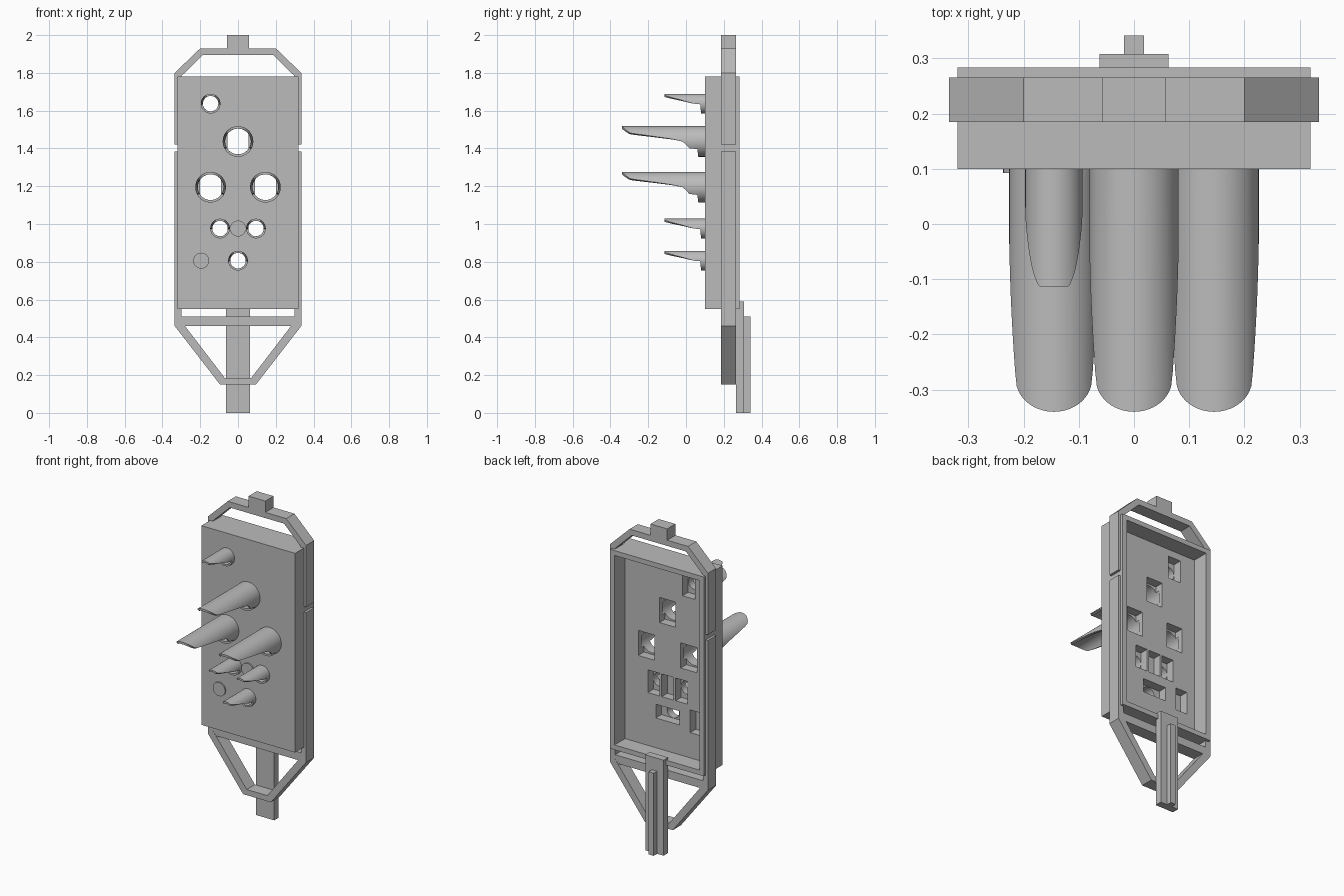
import bpy, bmesh, math

if "Cube" in bpy.data.objects:
    bpy.data.objects.remove(bpy.data.objects["Cube"], do_unlink=True)

grey = bpy.data.materials.new("light_grey")
grey.use_nodes = True
grey.diffuse_color = (0.5, 0.5, 0.5, 1)
grey.node_tree.nodes["Principled BSDF"].inputs["Base Color"].default_value = grey.diffuse_color


def finish(name, bm):
    bmesh.ops.recalc_face_normals(bm, faces=bm.faces)
    mesh = bpy.data.meshes.new(name)
    bm.to_mesh(mesh)
    bm.free()
    mesh.materials.append(grey)
    obj = bpy.data.objects.new(name, mesh)
    bpy.context.collection.objects.link(obj)
    return obj


def prism(name, outline, y0, y1):
    """Extrude an x-z outline from y0 to y1."""
    bm = bmesh.new()
    face = bm.faces.new([bm.verts.new((x, y0, z)) for x, z in outline])
    moved = bmesh.ops.extrude_face_region(bm, geom=[face])["geom"]
    verts = [v for v in moved if isinstance(v, bmesh.types.BMVert)]
    bmesh.ops.translate(bm, verts=verts, vec=(0, y1 - y0, 0))
    return finish(name, bm)


def box(name, x, z, w, h, y0, y1):
    a, b = w / 2, h / 2
    return prism(name, [(x - a, z - b), (x + a, z - b), (x + a, z + b), (x - a, z + b)], y0, y1)


def disc(name, x, z, r, y0, y1, n=32):
    ring = [(x + r * math.cos(i * math.tau / n), z + r * math.sin(i * math.tau / n)) for i in range(n)]
    return prism(name, ring, y0, y1)


def mirrored(half):
    return half + [(-x, z) for x, z in reversed(half)]


def smooth(obj):
    bpy.ops.object.select_all(action="DESELECT")
    obj.select_set(True)
    bpy.context.view_layer.objects.active = obj
    bpy.ops.object.shade_smooth_by_angle(angle=math.radians(35))


def carve(target, cutter):
    cutter.hide_render = True
    mod = target.modifiers.new("cut", "BOOLEAN")
    mod.operation, mod.solver, mod.object = "DIFFERENCE", "EXACT", cutter
    bpy.context.view_layer.objects.active = target
    bpy.ops.object.modifier_apply(modifier=mod.name)
    bpy.data.objects.remove(cutter, do_unlink=True)


def interpolate(points, z):
    for (z0, y0), (z1, y1) in zip(points, points[1:]):
        if z <= z1:
            return y0 + (y1 - y0) * (z - z0) / (z1 - z0)
    return points[-1][1]


# Front edge of each hood, as (height / radius, y)
LARGE_EDGE = [(-1, 0.065), (-0.5, 0.06), (-0.48, 0.02), (-0.2, 0.0), (0, -0.02),
              (0.15, -0.07), (0.3, -0.15), (0.42, -0.22), (0.52, -0.28)]
SMALL_EDGE = [(-1, 0.08), (-0.05, 0.075), (0, 0.04), (0.4, -0.03), (0.65, -0.08), (0.85, -0.113)]


def hood_edge(s, large):
    y = interpolate(LARGE_EDGE if large else SMALL_EDGE, s)
    if large and s > 0.52:
        y -= 0.06 * math.sqrt(max(0, 1 - (1 - s * s) / (1 - 0.52 ** 2)))
    return y


def hood(name, x, z, r, inner, large, n=96):
    """Tubular hood whose lower half is cut back along a curved edge."""
    bm = bmesh.new()
    rings = []
    for i in range(n):
        t = i * math.tau / n
        c, s = math.cos(t), math.sin(t)
        y = hood_edge(s, large)
        rings.append([bm.verts.new((x + q * c, d, z + q * s))
                      for q, d in ((r, 0.102), (r, y), (inner, y), (inner, 0.102))])
    for a, b in zip(rings, rings[1:] + rings[:1]):
        for k in range(4):
            bm.faces.new((a[k], a[(k + 1) % 4], b[(k + 1) % 4], b[k]))
    smooth(finish(name, bm))


# Signal board: hollow back with a thin rim
board = box("board", 0, 1.165, 0.64, 1.23, 0.10, 0.283)
carve(board, box("cavity_cutter", 0, 1.165, 0.58, 1.17, 0.18, 0.4))

# Lamps: name, x, z, large hood, pocket width, pocket height
lamps = [
    ("upper_right", -0.145, 1.637, False, 0.085, 0.14),
    ("top", 0, 1.437, True, 0.11, 0.155),
    ("middle_right", -0.145, 1.195, True, 0.11, 0.155),
    ("middle_left", 0.145, 1.195, True, 0.11, 0.155),
    ("lower_right", -0.095, 0.976, False, 0.08, 0.14),
    ("lower_left", 0.095, 0.976, False, 0.08, 0.14),
    ("bottom", 0, 0.806, False, 0.16, 0.085),
]
for name, x, z, large, w, h in lamps:
    r, inner = (0.081, 0.068) if large else (0.052, 0.041)
    carve(board, box("pocket_cutter", x, z, w, h, 0.125, 0.3))
    carve(board, disc("hole_cutter", x, z, inner, 0.05, 0.15))
    hood(name + "_hood", x, z, r, inner, large)

# Blank lamp covers with blind pockets behind
for name, x, z in (("center_blank", 0, 0.976), ("corner_blank", -0.195, 0.806)):
    carve(board, box("pocket_cutter", x, z, 0.08, 0.14, 0.125, 0.3))
    disc(name, x, z, 0.042, 0.092, 0.105)

# Frame around the board
upper = [(0.30, 1.42), (0.335, 1.42), (0.335, 1.80), (0.20, 1.93), (0.057, 1.93), (0.057, 2.0)]
upper_inner = [(0.185, 1.895), (0.30, 1.783)]
prism("upper_frame", mirrored(upper) + [(-x, z) for x, z in reversed(upper_inner)] + upper_inner,
      0.185, 0.265)
lower = [(0.30, 1.385), (0.335, 1.385), (0.335, 0.46), (0.095, 0.15)]
lower_inner = [(0.07, 0.185), (0.30, 0.485)]
prism("lower_frame", mirrored(lower) + [(-x, z) for x, z in reversed(lower_inner)] + lower_inner,
      0.185, 0.265)
box("cross_bar", 0, 0.485, 0.605, 0.05, 0.186, 0.264)

# Mounting post with a rear rib
box("post", 0, 0.295, 0.125, 0.59, 0.264, 0.308)
box("post_rib", 0, 0.255, 0.036, 0.51, 0.30, 0.341)
